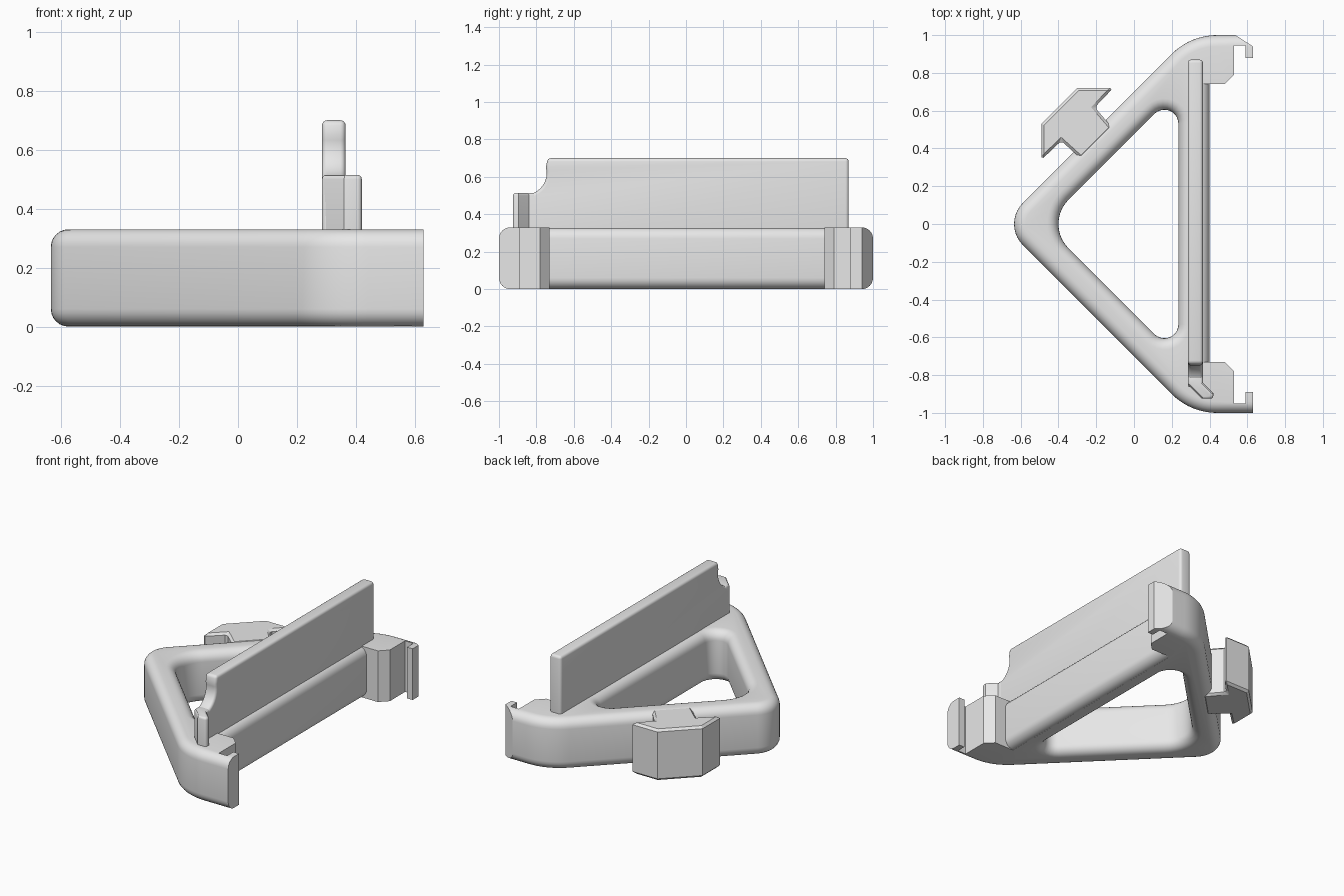
import bpy
import bmesh
from math import sin, cos, pi, radians

cube = bpy.data.objects.get("Cube")
if cube:
    bpy.data.objects.remove(cube)

HEIGHT = 0.33
ROUND = 0.06

grey = bpy.data.materials.new("plain_grey")
grey.use_nodes = True
grey.diffuse_color = (0.8, 0.8, 0.8, 1)
grey.node_tree.nodes["Principled BSDF"].inputs["Base Color"].default_value = (0.8, 0.8, 0.8, 1)


def arc(cx, cy, r, start, end, steps=10):
    angles = [radians(start + (end - start) * i / steps) for i in range(steps + 1)]
    return [(cx + r * cos(a), cy + r * sin(a)) for a in angles]


def loft(name, rings):
    """Solid through matching rings of 3D points, capped at both ends."""
    bm = bmesh.new()
    loops = [[bm.verts.new(p) for p in ring] for ring in rings]
    n = len(loops[0])
    for low, high in zip(loops, loops[1:]):
        for i in range(n):
            j = (i + 1) % n
            bm.faces.new((low[i], low[j], high[j], high[i]))
    bm.faces.new(loops[0][::-1])
    bm.faces.new(loops[-1])
    bmesh.ops.recalc_face_normals(bm, faces=bm.faces)
    mesh = bpy.data.meshes.new(name)
    bm.to_mesh(mesh)
    bm.free()
    mesh.materials.append(grey)
    obj = bpy.data.objects.new(name, mesh)
    bpy.context.collection.objects.link(obj)
    return obj


def prism(name, outline, z0, z1):
    return loft(name, [[(x, y, z) for x, y in outline] for z in (z0, z1)])


def activate(obj):
    bpy.ops.object.select_all(action='DESELECT')
    obj.select_set(True)
    bpy.context.view_layer.objects.active = obj


def bevel(obj, width, segments):
    activate(obj)
    mod = obj.modifiers.new("round", 'BEVEL')
    mod.width, mod.segments = width, segments
    mod.limit_method, mod.angle_limit = 'ANGLE', radians(60)
    bpy.ops.object.modifier_apply(modifier=mod.name)


def cut(obj, cutter):
    activate(obj)
    mod = obj.modifiers.new("cut", 'BOOLEAN')
    mod.operation, mod.solver, mod.object = 'DIFFERENCE', 'EXACT', cutter
    bpy.ops.object.modifier_apply(modifier=mod.name)
    bpy.data.objects.remove(cutter)


def smooth(obj):
    activate(obj)
    bpy.ops.object.shade_smooth_by_angle(angle=radians(30))


def arc_ring(arcs, offset, z):
    return [(x, y, z) for cx, cy, r, a, b in arcs
            for x, y in arc(cx, cy, r + offset, a, b)]


# Quarter-round edge steps: (inset, height above the bottom)
edge = [(ROUND * (1 - sin(t)), ROUND * (1 - cos(t)))
        for t in [i * pi / 12 for i in range(7)]]
steps = edge + [(d, HEIGHT - h) for d, h in reversed(edge)]

# Triangular frame with rounded edges, including the clip ends
outer = [(-0.478, 0, 0.157, 135, 225), (0.44, -0.66, 0.34, 225, 270),
         (0.75, -0.92, 0.08, 270, 360), (0.75, 0.92, 0.08, 0, 90),
         (0.44, 0.66, 0.34, 90, 135)]
frame = loft("frame", [arc_ring(outer, -d, z) for d, z in steps])

# Triangular opening, flared at the top and bottom
inner = [(-0.219, 0, 0.181, 135, 225), (0.161, -0.531, 0.074, 225, 360),
         (0.161, 0.531, 0.074, 0, 135)]
flare = [(ROUND, -0.1)] + steps + [(ROUND, HEIGHT + 0.1)]
cut(frame, loft("opening_cutter", [arc_ring(inner, d, z) for d, z in flare]))

# Space between the clip ends, with their hooked tips
gap = [(0.34, -0.73), (0.48, -0.73), (0.53, -0.78), (0.53, -0.95), (0.59, -0.95),
       (0.59, -0.89), (0.63, -0.89), (0.63, -1.1), (0.9, -1.1), (0.9, 1.1),
       (0.46, 1.05), (0.63, 0.94), (0.63, 0.88), (0.59, 0.88), (0.59, 0.945),
       (0.53, 0.945), (0.53, 0.79), (0.48, 0.74), (0.34, 0.74)]
cut(frame, prism("gap_cutter", gap, -0.1, HEIGHT + 0.1))
smooth(frame)

# Rounded beam closing the frame between the clips
beam = prism("beam", [(0.27, -0.8), (0.4, -0.8), (0.4, 0.81), (0.27, 0.81)],
             0.0005, HEIGHT - 0.0005)
bevel(beam, ROUND, 6)
smooth(beam)

# Side hook, laid out along (t) and away from (n) the sloping side
hook_tn = [(0.065, 0.625), (0.055, 0.825), (-0.15, 0.83), (0.04, 1.02),
           (0.42, 1.02), (0.61, 0.83), (0.41, 0.825), (0.395, 0.625)]
hook = prism("side_hook", [((t - n) / 2, (t + n) / 2) for t, n in hook_tn], 0, HEIGHT)
bevel(hook, 0.014, 1)
smooth(hook)

# Upright plate with a scooped corner
side = [(0.87, 0.15), (0.87, 0.7), (-0.74, 0.7)]
side += arc(-0.86, 0.62, 0.115, 15, -90, 12) + [(-0.87, 0.15)]
plate = loft("upright_plate", [[(x, y, z) for y, z in side] for x in (0.285, 0.365)])
bevel(plate, 0.032, 4)
smooth(plate)

# Bent tip at the low end of the plate
tip = prism("plate_tip", [(0.285, -0.8), (0.285, -0.85), (0.36, -0.925), (0.42, -0.925),
                          (0.42, -0.895), (0.365, -0.84), (0.365, -0.8)], 0.15, 0.515)
bevel(tip, 0.015, 3)
smooth(tip)
